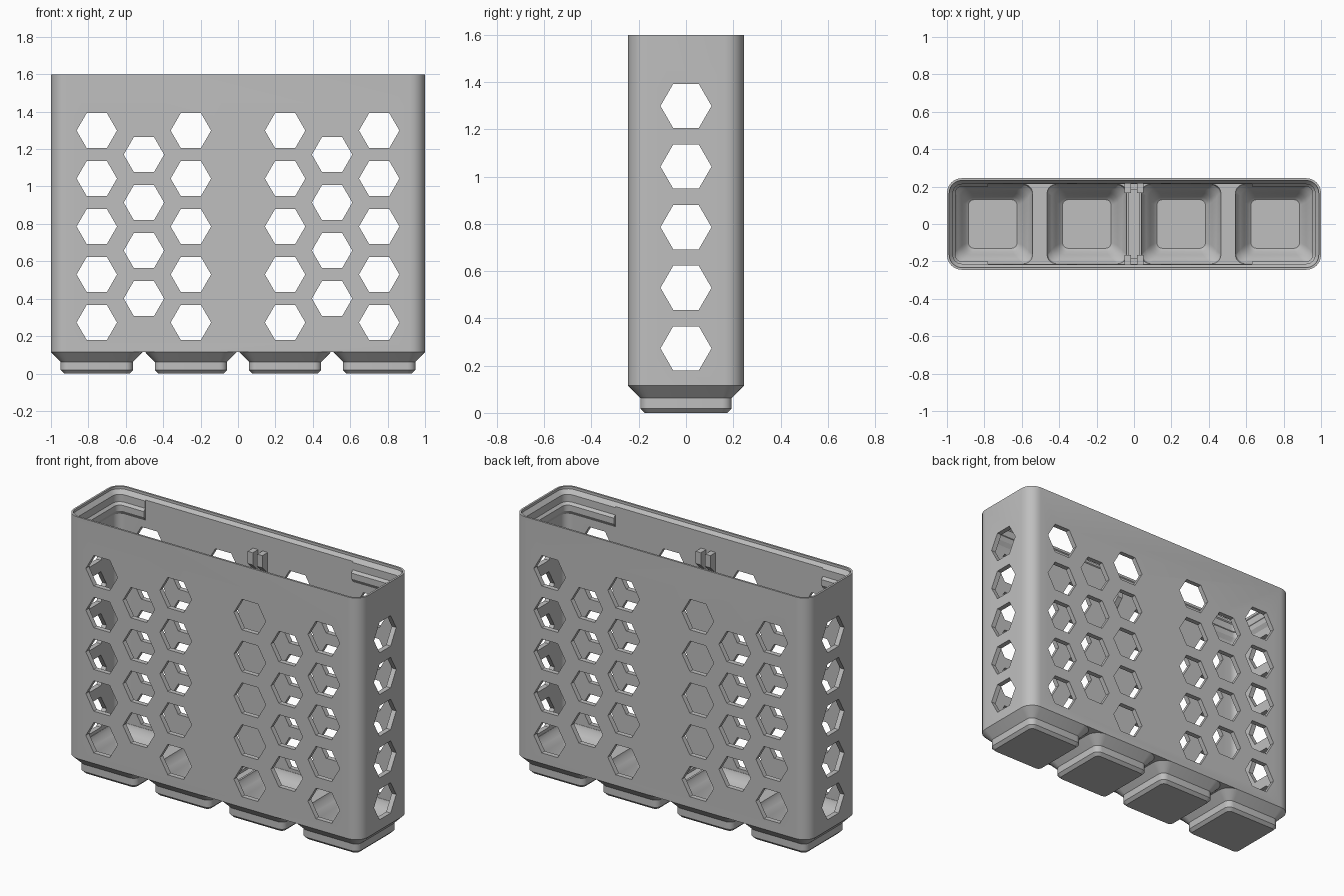
import bpy, bmesh, math
from mathutils import Matrix, Vector

cube = bpy.data.objects.get("Cube")
if cube:
    bpy.data.objects.remove(cube, do_unlink=True)

grey = bpy.data.materials.new("plain_grey")
grey.use_nodes = True
GREY = (0.52, 0.52, 0.52, 1)
grey.diffuse_color = GREY
grey.node_tree.nodes["Principled BSDF"].inputs["Base Color"].default_value = GREY

FEET = (-0.755, -0.252, 0.252, 0.755)


def loft(bm, rings, cx=0, steps=6):
    """Solid through rounded rectangles given as (z, half x, half y, radius)."""
    loops = []
    for z, hx, hy, r in rings:
        loop = []
        for q, (sx, sy) in enumerate(((1, 1), (-1, 1), (-1, -1), (1, -1))):
            for i in range(steps + 1):
                a = math.pi / 2 * (q + i / steps)
                loop.append(bm.verts.new((cx + sx * (hx - r) + r * math.cos(a),
                                          sy * (hy - r) + r * math.sin(a), z)))
        loops.append(loop)
    for low, high in zip(loops, loops[1:]):
        for i in range(len(low)):
            j = (i + 1) % len(low)
            bm.faces.new((low[i], low[j], high[j], high[i]))
    bm.faces.new(loops[0][::-1])
    bm.faces.new(loops[-1])


def box(bm, x0, x1, y0, y1, z0, z1):
    m = (Matrix.Translation(((x0 + x1) / 2, (y0 + y1) / 2, (z0 + z1) / 2))
         @ Matrix.Diagonal((x1 - x0, y1 - y0, z1 - z0, 1)))
    bmesh.ops.create_cube(bm, size=1, matrix=m)


def hex_prism(bm, pos, along, length):
    """Hexagonal bar with points to the sides, flats above and below."""
    if along == 'Y':
        rot = Matrix.Rotation(math.pi / 2, 4, 'X')
    else:
        rot = Matrix.Rotation(math.pi / 2, 4, 'Z') @ Matrix.Rotation(math.pi / 2, 4, 'X')
    # start the hexagon with a vertex on its local x axis
    made = bmesh.ops.create_circle(bm, cap_ends=True, segments=6, radius=0.108)["verts"]
    first = made[0].co
    turn = Matrix.Rotation(-math.atan2(first.y, first.x), 4, 'Z')
    bmesh.ops.transform(bm, matrix=Matrix.Translation((0, 0, -length / 2)) @ turn, verts=made)
    out = bmesh.ops.extrude_face_region(bm, geom=list({f for v in made for f in v.link_faces}))
    top = [g for g in out["geom"] if isinstance(g, bmesh.types.BMVert)]
    bmesh.ops.translate(bm, vec=(0, 0, length), verts=top)
    bmesh.ops.transform(bm, matrix=Matrix.Translation(pos) @ rot, verts=made + top)


def finish(bm, name):
    bmesh.ops.recalc_face_normals(bm, faces=bm.faces)
    me = bpy.data.meshes.new(name)
    bm.to_mesh(me)
    bm.free()
    me.materials.append(grey)
    ob = bpy.data.objects.new(name, me)
    bpy.context.collection.objects.link(ob)
    return ob


def select(ob):
    bpy.ops.object.select_all(action='DESELECT')
    ob.select_set(True)
    bpy.context.view_layer.objects.active = ob


def cut(ob, cutter):
    mod = ob.modifiers.new("cut", 'BOOLEAN')
    mod.operation = 'DIFFERENCE'
    mod.solver = 'EXACT'
    mod.object = cutter
    select(ob)
    bpy.ops.object.modifier_apply(modifier=mod.name)


# Outer case
bm = bmesh.new()
loft(bm, [(0.115, 1, 0.245, 0.08), (1.6, 1, 0.245, 0.08)])
case = finish(bm, "case")

# Cavity, with the stacking lip formed near the rim
bm = bmesh.new()
lip = [(0.16, 0.03), (1.44, 0.03), (1.465, 0.045), (1.5, 0.045), (1.515, 0.032),
       (1.56, 0.032), (1.585, 0.012), (1.65, 0.012)]
loft(bm, [(z, 1 - d, 0.245 - d, 0.08 - d) for z, d in lip])
cavity = finish(bm, "cavity_cutter")

# Gap in the lip along both long walls
bm = bmesh.new()
box(bm, -0.78, 0.63, -0.217, 0.217, 1.3, 1.65)
lip_gap = finish(bm, "lip_gap_cutter")

# Sloping pockets that hollow out the feet
bm = bmesh.new()
for x in FEET:
    loft(bm, [(0.03, 0.13, 0.13, 0.03), (0.045, 0.147, 0.147, 0.04),
              (0.085, 0.165, 0.165, 0.05), (0.14, 0.208, 0.208, 0.05),
              (0.16, 0.213, 0.213, 0.05), (0.175, 0.213, 0.213, 0.05)], x)
pockets = finish(bm, "pocket_cutter")

# Shallow divider slot across the middle of the floor
bm = bmesh.new()
box(bm, -0.027, 0.027, -0.185, 0.185, 0.145, 0.2)
slot = finish(bm, "slot_cutter")

# Honeycomb openings through the long walls
bm = bmesh.new()
for x in FEET:
    for row in range(5):
        hex_prism(bm, (x, 0, 0.273 + 0.2565 * row), 'Y', 0.7)
for x in (-0.503, 0.503):
    for row in range(4):
        hex_prism(bm, (x, 0, 0.401 + 0.2565 * row), 'Y', 0.7)
wall_holes = finish(bm, "wall_hole_cutter")

# Honeycomb openings through the end walls
bm = bmesh.new()
for row in range(5):
    hex_prism(bm, (0, 0, 0.273 + 0.2565 * row), 'X', 2.4)
end_holes = finish(bm, "end_hole_cutter")

cutters = (cavity, lip_gap, pockets, slot, wall_holes, end_holes)
for c in cutters:
    cut(case, c)
parts = [case]

# Feet
for n, x in enumerate(FEET):
    bm = bmesh.new()
    loft(bm, [(0, 0.175, 0.175, 0.025), (0.018, 0.193, 0.193, 0.04),
              (0.062, 0.193, 0.193, 0.04), (0.115, 0.245, 0.245, 0.08)], x)
    foot = finish(bm, f"foot_{n + 1}")
    cut(foot, pockets)
    parts.append(foot)

for c in cutters:
    bpy.data.objects.remove(c, do_unlink=True)

# Divider guides: paired tabs on each long wall, tapered underneath
for side, label in ((1, "back"), (-1, "front")):
    bm = bmesh.new()
    for s in (-1, 1):
        box(bm, min(s * 0.015, s * 0.05), max(s * 0.015, s * 0.05),
            min(side * 0.165, side * 0.225), max(side * 0.165, side * 0.225), 1.33, 1.465)
    for v in bm.verts:
        if v.co.z < 1.4 and abs(v.co.y) < 0.2:
            v.co.z += 0.06
    parts.append(finish(bm, f"{label}_divider_guide"))

for ob in parts:
    select(ob)
    bpy.ops.object.shade_smooth_by_angle(angle=math.radians(25))
